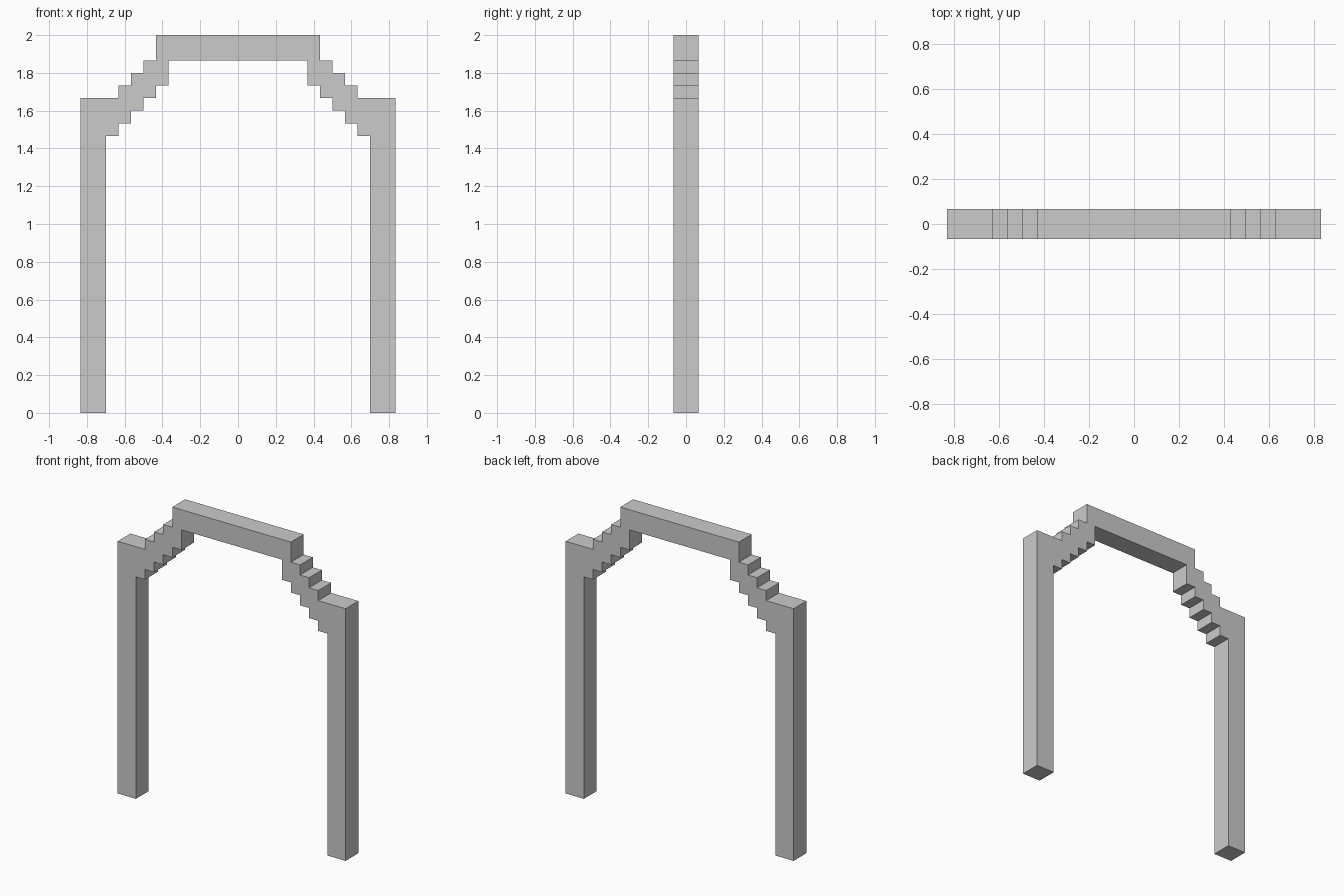
import bpy, bmesh

if "Cube" in bpy.data.objects:
    bpy.data.objects.remove(bpy.data.objects["Cube"])

U = 1 / 15  # block unit: the frame is 25 wide, 30 tall, 2 deep


# Outer edge of the right half, foot to crown
outer = [(12.5, 0), (12.5, 25)]
for i in range(3):
    outer += [(9.5 - i, 25 + i), (9.5 - i, 26 + i)]
outer += [(6.5, 28), (6.5, 30)]

# Inner edge of the right half, foot to underside of the lintel
inner = [(10.5, 0), (10.5, 22)]
for i in range(4):
    inner += [(9.5 - i, 22 + i), (9.5 - i, 23 + i)]
inner += [(5.5, 26), (5.5, 28)]


def mirrored(points):
    return [(-x, z) for x, z in points]


# Full outline: up the right outside, down the left outside, back along the inside
outline = outer + mirrored(outer)[::-1] + mirrored(inner) + inner[::-1]

# Extrude the outline through the depth
bm = bmesh.new()
front = bm.faces.new([bm.verts.new((x * U, -U, z * U)) for x, z in outline])
back = bmesh.ops.extrude_face_region(bm, geom=[front], use_keep_orig=True)
bmesh.ops.translate(bm, vec=(0, 2 * U, 0),
                    verts=[v for v in back["geom"] if isinstance(v, bmesh.types.BMVert)])
bmesh.ops.recalc_face_normals(bm, faces=bm.faces)

mesh = bpy.data.meshes.new("stepped_arch_frame")
bm.to_mesh(mesh)
bm.free()
bpy.context.collection.objects.link(bpy.data.objects.new("stepped_arch_frame", mesh))
